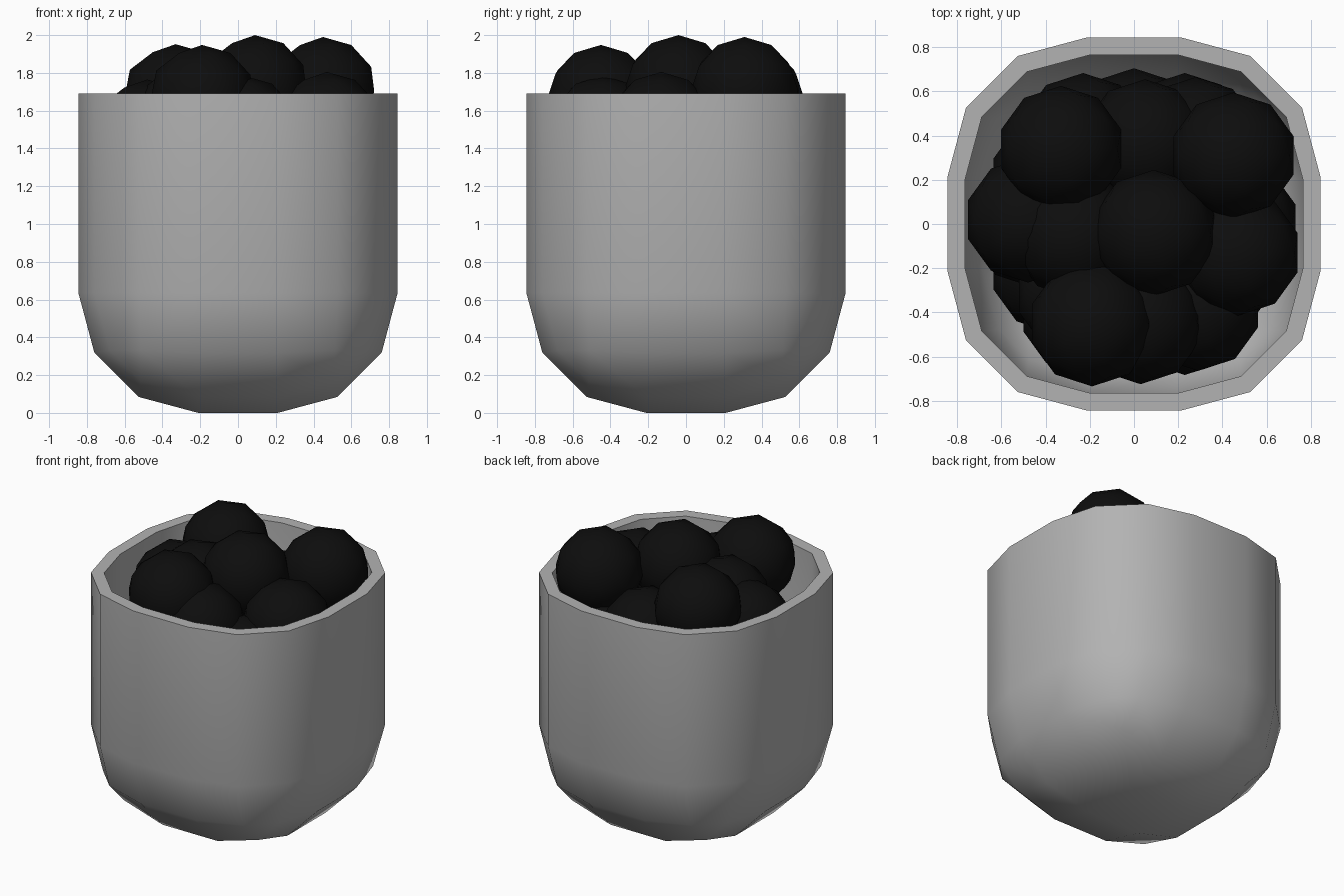
import bpy, bmesh, math

if "Cube" in bpy.data.objects:
    bpy.data.objects.remove(bpy.data.objects["Cube"])

HALF = 0.845      # half width of the cup
HEIGHT = 1.69     # rim height
BALL_R = 0.285


def make_material(name, value):
    mat = bpy.data.materials.new(name)
    mat.diffuse_color = (value, value, value, 1.0)
    mat.use_nodes = True
    mat.node_tree.nodes["Principled BSDF"].inputs["Base Color"].default_value = mat.diffuse_color
    return mat


def make_object(name, bm, mat):
    mesh = bpy.data.meshes.new(name)
    bm.to_mesh(mesh)
    bm.free()
    mesh.materials.append(mat)
    obj = bpy.data.objects.new(name, mesh)
    bpy.context.collection.objects.link(obj)
    return obj


def select_only(obj):
    bpy.ops.object.select_all(action='DESELECT')
    obj.select_set(True)
    bpy.context.view_layer.objects.active = obj


grey = make_material("cup_grey", 0.45)
black = make_material("ball_black", 0.004)

# Cup: tall rounded box, cut open at the rim and thickened inward
bm = bmesh.new()
bmesh.ops.create_cube(bm, size=1)
for v in bm.verts:
    v.co.x *= 2 * HALF
    v.co.y *= 2 * HALF
    v.co.z = (v.co.z + 0.5) * 4
bmesh.ops.bevel(bm, geom=bm.edges[:], offset=0.635, segments=3,
                profile=0.5, affect='EDGES')
bmesh.ops.bisect_plane(bm, geom=bm.verts[:] + bm.edges[:] + bm.faces[:],
                       plane_co=(0, 0, HEIGHT), plane_no=(0, 0, 1), clear_outer=True)
bmesh.ops.recalc_face_normals(bm, faces=bm.faces[:])
# an open shell can be ambiguous: make sure the base points down
base = min(bm.faces, key=lambda f: f.calc_center_median().z)
if base.normal.z > 0:
    bmesh.ops.reverse_faces(bm, faces=bm.faces[:])
cup = make_object("cup", bm, grey)
wall = cup.modifiers.new("wall", 'SOLIDIFY')
wall.thickness = 0.08
wall.offset = -1
wall.use_even_offset = True
select_only(cup)
bpy.ops.object.modifier_apply(modifier=wall.name)
bpy.ops.object.shade_smooth_by_angle(angle=math.radians(45))

# Balls: visible heap on top
centres = [
    (0.09, -0.04, 1.715), (0.45, 0.31, 1.705), (-0.33, 0.34, 1.667),
    (-0.19, -0.45, 1.663), (0.47, -0.13, 1.52), (0.03, -0.44, 1.50),
    (-0.48, 0.02, 1.48), (-0.27, -0.05, 1.56), (0.05, 0.37, 1.42),
    (0.29, -0.38, 1.32), (0.28, 0.38, 1.30), (-0.25, -0.31, 1.18),
]
# Balls: hidden layers below
for z, radius, turn in ((0.95, 0.46, 0.0), (0.50, 0.42, 0.5)):
    centres.append((0, 0, z))
    for i in range(6):
        a = (i + turn) * math.tau / 6
        centres.append((radius * math.cos(a), radius * math.sin(a), z))

for i, centre in enumerate(centres):
    bm = bmesh.new()
    bmesh.ops.create_icosphere(bm, subdivisions=2, radius=BALL_R)
    ball = make_object(f"ball_{i + 1}", bm, black)
    ball.location = centre
    select_only(ball)
    bpy.ops.object.shade_smooth()
